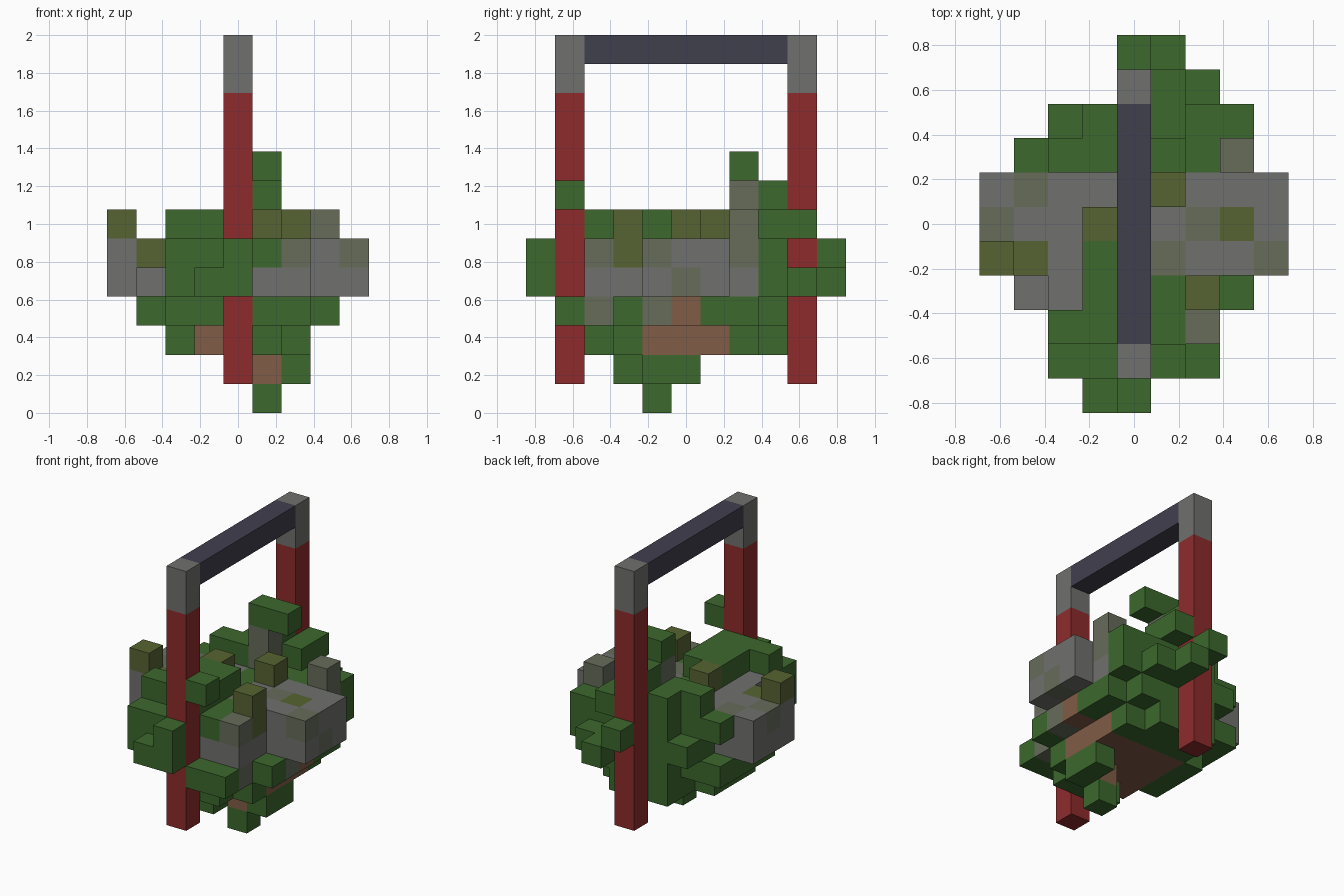
import bpy
import bmesh
from mathutils import Vector

default_cube = bpy.data.objects.get("Cube")
if default_cube:
    bpy.data.objects.remove(default_cube, do_unlink=True)

UNIT = 2 / 13  # edge of one block

COLOURS = {
    "leaf": (0.045, 0.138, 0.026),
    "stone": (0.162, 0.162, 0.156),
    "mossy_stone": (0.133, 0.150, 0.102),
    "moss": (0.093, 0.127, 0.032),
    "soil": (0.216, 0.107, 0.061),
    "red_paint": (0.270, 0.024, 0.024),
    "dark_metal": (0.051, 0.050, 0.076),
}


def make_material(name, rgb):
    mat = bpy.data.materials.new(name)
    mat.use_nodes = True
    mat.diffuse_color = (*rgb, 1)
    shader = mat.node_tree.nodes["Principled BSDF"]
    shader.inputs["Base Color"].default_value = (*rgb, 1)
    shader.inputs["Roughness"].default_value = 0.9
    return mat


MATERIALS = {name: make_material(name, rgb) for name, rgb in COLOURS.items()}
blocks = {}


def span(value):
    """A single cell, or an inclusive (first, last) run of cells."""
    first, last = value if isinstance(value, tuple) else (value, value)
    return range(first, last + 1)


def fill(kind, x, y, z):
    for i in span(x):
        for j in span(y):
            for k in span(z):
                blocks[i, j, k] = kind


def clear(x, y, z):
    for i in span(x):
        for j in span(y):
            for k in span(z):
                blocks.pop((i, j, k), None)


def finish(bm, name, material):
    mesh = bpy.data.meshes.new(name)
    bm.to_mesh(mesh)
    bm.free()
    mesh.materials.append(MATERIALS[material])
    obj = bpy.data.objects.new(name, mesh)
    bpy.context.collection.objects.link(obj)
    return obj


def add_box(name, material, low, high):
    bm = bmesh.new()
    bmesh.ops.create_cube(bm, size=1)
    low, high = Vector(low), Vector(high)
    for v in bm.verts:
        v.co = (low + high) / 2 + v.co * (high - low)
    return finish(bm, name, material)


# Main mass of the bush
fill("leaf", (-2, 2), (-3, 3), (3, 5))
clear(-2, 3, (3, 5))
fill("leaf", (-3, 3), (-1, 2), 3)

# Underside: soil core with leaves around it
fill("soil", (-1, 2), (-1, 1), 2)
fill("soil", -1, -2, 2)
fill("leaf", -2, (-1, 1), 2)
fill("leaf", (0, 2), -2, 2)
fill("leaf", (0, 1), -3, 2)
fill("leaf", (-1, 2), 2, 2)
fill("leaf", (-1, 1), 3, 2)
fill("leaf", 0, -2, 1)
fill("soil", 1, -1, 1)
fill("leaf", 2, (-1, 0), 1)
fill("leaf", 1, -1, 0)

# Rock on the +x side
fill("stone", (1, 4), (-1, 1), (4, 5))
fill("stone", (1, 2), -3, 4)
fill("stone", 2, -2, 4)
fill("stone", 3, 2, 4)
fill("mossy_stone", 3, 2, (5, 6))
fill("mossy_stone", 2, -3, 5)
fill("mossy_stone", 2, -3, 3)
fill("mossy_stone", 3, -1, 3)
fill("mossy_stone", 4, -1, 5)
fill("mossy_stone", 4, 0, 4)
fill("mossy_stone", 1, -1, 5)
fill("mossy_stone", 2, 0, 5)
fill("soil", 3, 0, 3)
fill("moss", 3, 0, 5)
fill("moss", 2, -2, (5, 6))
fill("moss", 1, 1, 6)

# Rock on the -x side
fill("stone", (-4, -2), (-1, 1), (4, 5))
fill("stone", -2, -2, 5)
fill("stone", -1, 1, 5)
fill("stone", -3, -2, 4)
fill("mossy_stone", -4, 0, 5)
fill("mossy_stone", -3, 1, 5)
fill("moss", -3, -1, 5)
fill("moss", -4, -1, 6)
fill("moss", -1, 0, 6)

# Leaves on top
fill("leaf", (-1, 0), (-3, -1), 6)
fill("leaf", -2, -3, 6)
fill("leaf", (-2, -1), 2, 6)
fill("leaf", (-1, 1), 3, 6)
fill("leaf", 0, 3, 7)
fill("leaf", 1, 4, 6)
fill("mossy_stone", 0, 2, (6, 7))
fill("leaf", (0, 1), 2, 8)

# Leaves sticking out at the front
fill("leaf", (-2, -1), -4, (4, 5))
fill("leaf", (-1, 0), -5, 4)
fill("leaf", 0, -5, 5)
fill("leaf", (1, 2), -4, 3)
fill("leaf", 1, -4, 7)
fill("leaf", 3, -2, 3)

# Leaves sticking out at the back
fill("leaf", -2, 3, 4)
fill("leaf", -3, 2, 5)
fill("leaf", 3, 3, (4, 5))
fill("leaf", (1, 2), 4, 4)
fill("leaf", 1, 5, 4)
fill("leaf", 0, 5, 5)

# Skin the blocks: one mesh per kind, exposed faces only
PART_NAMES = {
    "leaf": "leaves",
    "stone": "rocks",
    "mossy_stone": "mossy_rocks",
    "moss": "moss_clumps",
    "soil": "soil_core",
}
DIRECTIONS = [tuple(s if a == axis else 0 for a in range(3))
              for axis in range(3) for s in (-1, 1)]

for kind, part in PART_NAMES.items():
    bm = bmesh.new()
    for cell, cell_kind in blocks.items():
        if cell_kind != kind:
            continue
        centre = Vector(cell) + Vector((0, 0, 0.5))
        for d in DIRECTIONS:
            if tuple(c + s for c, s in zip(cell, d)) in blocks:
                continue
            n = Vector(d)
            u = Vector((d[2], d[0], d[1]))
            v = n.cross(u)
            corners = (-u - v, u - v, u + v, v - u)
            bm.faces.new([bm.verts.new((centre + (n + c) / 2) * UNIT)
                          for c in corners])
    bmesh.ops.remove_doubles(bm, verts=bm.verts, dist=0.001)
    finish(bm, part, kind)

# Frame: two red posts with grey caps, joined by a dark bar
half = UNIT / 2
post_y = 4 * UNIT
cap_z = 11 * UNIT
for side, y in (("front", -post_y), ("back", post_y)):
    add_box(side + "_post", "red_paint",
            (-half, y - half, UNIT), (half, y + half, cap_z))
    add_box(side + "_post_cap", "stone",
            (-half, y - half, cap_z), (half, y + half, 2))
add_box("top_bar", "dark_metal",
        (-half, half - post_y, 2 - UNIT), (half, post_y - half, 2))
